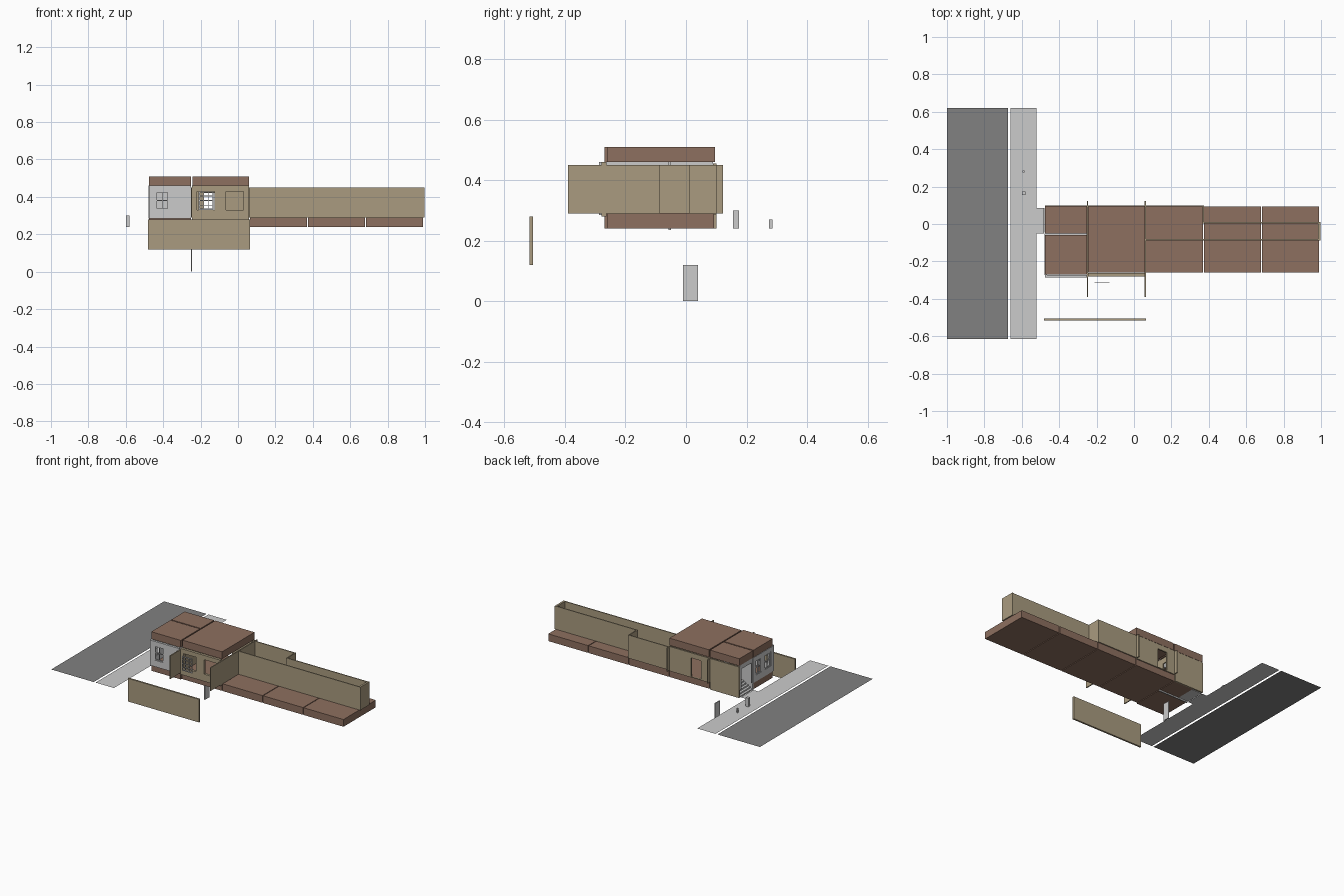
import bpy, bmesh
from mathutils import Matrix, Vector

if "Cube" in bpy.data.objects:
    bpy.data.objects.remove(bpy.data.objects["Cube"])


def material(name, rgb):
    m = bpy.data.materials.new(name)
    m.diffuse_color = (*rgb, 1)
    m.use_nodes = True
    m.node_tree.nodes["Principled BSDF"].inputs["Base Color"].default_value = m.diffuse_color
    return m


BROWN = material("clay_brown", (0.27, 0.16, 0.115))
TAN = material("wall_tan", (0.40, 0.33, 0.215))
ASPHALT = material("asphalt", (0.22, 0.22, 0.22))


def add_box(bm, lo, hi):
    c = [(a + b) / 2 for a, b in zip(lo, hi)]
    s = [abs(b - a) for a, b in zip(lo, hi)]
    bmesh.ops.create_cube(bm, size=1, matrix=Matrix.Translation(Vector(c)) @ Matrix.Diagonal((*s, 1)))


def finish(name, bm, mat=None):
    me = bpy.data.meshes.new(name)
    bm.to_mesh(me)
    bm.free()
    ob = bpy.data.objects.new(name, me)
    bpy.context.collection.objects.link(ob)
    if mat:
        me.materials.append(mat)
    return ob


def boxes(name, items, mat=None):
    """Each item is (x0, x1, y0, y1, z0, z1)."""
    bm = bmesh.new()
    for x0, x1, y0, y1, z0, z1 in items:
        add_box(bm, (x0, y0, z0), (x1, y1, z1))
    return finish(name, bm, mat)


def oriented(axis, a0, a1, d0, d1, z0, z1):
    """Box running along x or y, with depth d across it."""
    return (a0, a1, d0, d1, z0, z1) if axis == 'x' else (d0, d1, a0, a1, z0, z1)


def wall(name, axis, a0, a1, d0, d1, z0, z1, holes=(), mat=None):
    """Straight wall with rectangular openings (a0, a1, z0, z1), left to right."""
    items, pos = [], a0
    for h0, h1, b, t in holes:
        items.append(oriented(axis, pos, h0, d0, d1, z0, z1))
        if b > z0:
            items.append(oriented(axis, h0, h1, d0, d1, z0, b))
        items.append(oriented(axis, h0, h1, d0, d1, t, z1))
        pos = h1
    items.append(oriented(axis, pos, a1, d0, d1, z0, z1))
    return boxes(name, items, mat)


def window(name, axis, a0, a1, d0, d1, z0, z1, cols=2, rows=2):
    """Window frame with glazing bars."""
    f, b = 0.007, 0.004
    items = [oriented(axis, a0, a1, d0, d1, z, z + f) for z in (z0, z1 - f)]
    items += [oriented(axis, a, a + f, d0, d1, z0, z1) for a in (a0, a1 - f)]
    for i in range(1, cols):
        a = a0 + (a1 - a0) * i / cols
        items.append(oriented(axis, a - b / 2, a + b / 2, d0, d1, z0, z1))
    for i in range(1, rows):
        z = z0 + (z1 - z0) * i / rows
        items.append(oriented(axis, a0, a1, d0, d1, z - b / 2, z + b / 2))
    return boxes(name, items)


def sheet(name, x0, x1, y0, y1, z, mat=None):
    bm = bmesh.new()
    bm.faces.new([bm.verts.new(p) for p in ((x0, y0, z), (x1, y0, z), (x1, y1, z), (x0, y1, z))])
    return finish(name, bm, mat)


# Street surfaces
sheet("road", -1.0, -0.675, -0.615, 0.62, 0.24, ASPHALT)
sheet("pavement", -0.66, -0.52, -0.615, 0.62, 0.24)
sheet("entry_path", -0.52, -0.48, -0.05, 0.085, 0.24)

# Height marker posts
boxes("tall_post", [(-0.60, -0.58, 0.155, 0.175, 0.24, 0.30)])
boxes("short_post", [(-0.595, -0.585, 0.275, 0.285, 0.24, 0.27)])

# Floor slabs
for i, (x0, x1) in enumerate([(-0.245, 0.06), (0.065, 0.37), (0.375, 0.68), (0.685, 0.99)]):
    boxes(f"floor_slab_{i + 1}", [(x0, x1, -0.26, 0.093, 0.24, 0.29)], BROWN)
boxes("front_room_floor", [(-0.475, -0.25, -0.27, -0.06, 0.24, 0.29)], BROWN)
boxes("hall_floor", [(-0.40, -0.25, -0.045, 0.09, 0.24, 0.29)], BROWN)

# Entry steps
boxes("entry_steps", [(-0.478 + 0.016 * i, -0.40, -0.045, 0.085, 0.24 + 0.01 * i, 0.25 + 0.01 * i)
                      for i in range(5)])

# Roof slabs
boxes("main_roof", [(-0.242, 0.06, -0.26, 0.095, 0.46, 0.51)], BROWN)
boxes("front_room_roof", [(-0.475, -0.25, -0.27, -0.06, 0.46, 0.51)], BROWN)
boxes("hall_roof", [(-0.475, -0.25, -0.052, 0.095, 0.46, 0.51)], BROWN)

# Grey front room with windows
wall("front_room_front", 'x', -0.475, -0.252, -0.287, -0.272, 0.285, 0.46, [(-0.44, -0.37, 0.33, 0.43)])
window("front_room_window", 'x', -0.44, -0.37, -0.283, -0.276, 0.33, 0.43)
side = [(-0.245, -0.18, 0.33, 0.43), (-0.145, -0.08, 0.33, 0.43)]
wall("front_room_side", 'y', -0.272, -0.05, -0.478, -0.466, 0.285, 0.46, side)
for i, (a0, a1, z0, z1) in enumerate(side):
    window(f"side_window_{i + 1}", 'y', a0, a1, -0.475, -0.468, z0, z1)
wall("hall_partition", 'x', -0.475, -0.25, -0.058, -0.05, 0.235, 0.46, [(-0.37, -0.29, 0.29, 0.42)])
wall("hall_entrance", 'y', -0.05, 0.09, -0.475, -0.468, 0.29, 0.46, [(-0.04, 0.07, 0.29, 0.43)])

# Tan main room walls
wall("main_front_wall", 'x', -0.245, 0.06, -0.28, -0.262, 0.28, 0.46,
     [(-0.22, -0.125, 0.33, 0.43), (-0.065, 0.03, 0.33, 0.43)], TAN)
wall("main_back_wall", 'x', -0.245, 0.06, 0.09, 0.10, 0.285, 0.455, [(-0.185, -0.11, 0.29, 0.42)], TAN)
wall("hall_back_wall", 'x', -0.475, -0.252, 0.09, 0.10, 0.24, 0.455, [], TAN)

# Loose window in front of its opening
window("detached_window", 'x', -0.21, -0.13, -0.314, -0.31, 0.33, 0.43, 3, 4)

# Long cross walls on both sides of the main room
wall("left_cross_wall", 'y', -0.39, 0.122, -0.252, -0.245, 0.29, 0.45, [(-0.01, 0.04, 0.29, 0.41)], TAN)
wall("right_cross_wall", 'y', -0.39, 0.122, 0.057, 0.064, 0.29, 0.45, [], TAN)

# Rear wing walls
boxes("wing_walls", [
    (0.064, 0.99, -0.087, -0.08, 0.29, 0.45),
    (0.984, 0.998, -0.087, 0.012, 0.29, 0.45),
    (0.37, 0.984, 0.003, 0.01, 0.29, 0.45),
    (0.367, 0.374, 0.003, 0.10, 0.29, 0.45),
    (0.064, 0.367, 0.093, 0.10, 0.29, 0.45)], TAN)

# Pieces set apart from the building
boxes("detached_front_wall", [(-0.482, 0.064, -0.517, -0.505, 0.12, 0.28)], TAN)
boxes("detached_door", [(-0.252, -0.246, -0.01, 0.04, 0.0, 0.12)])
